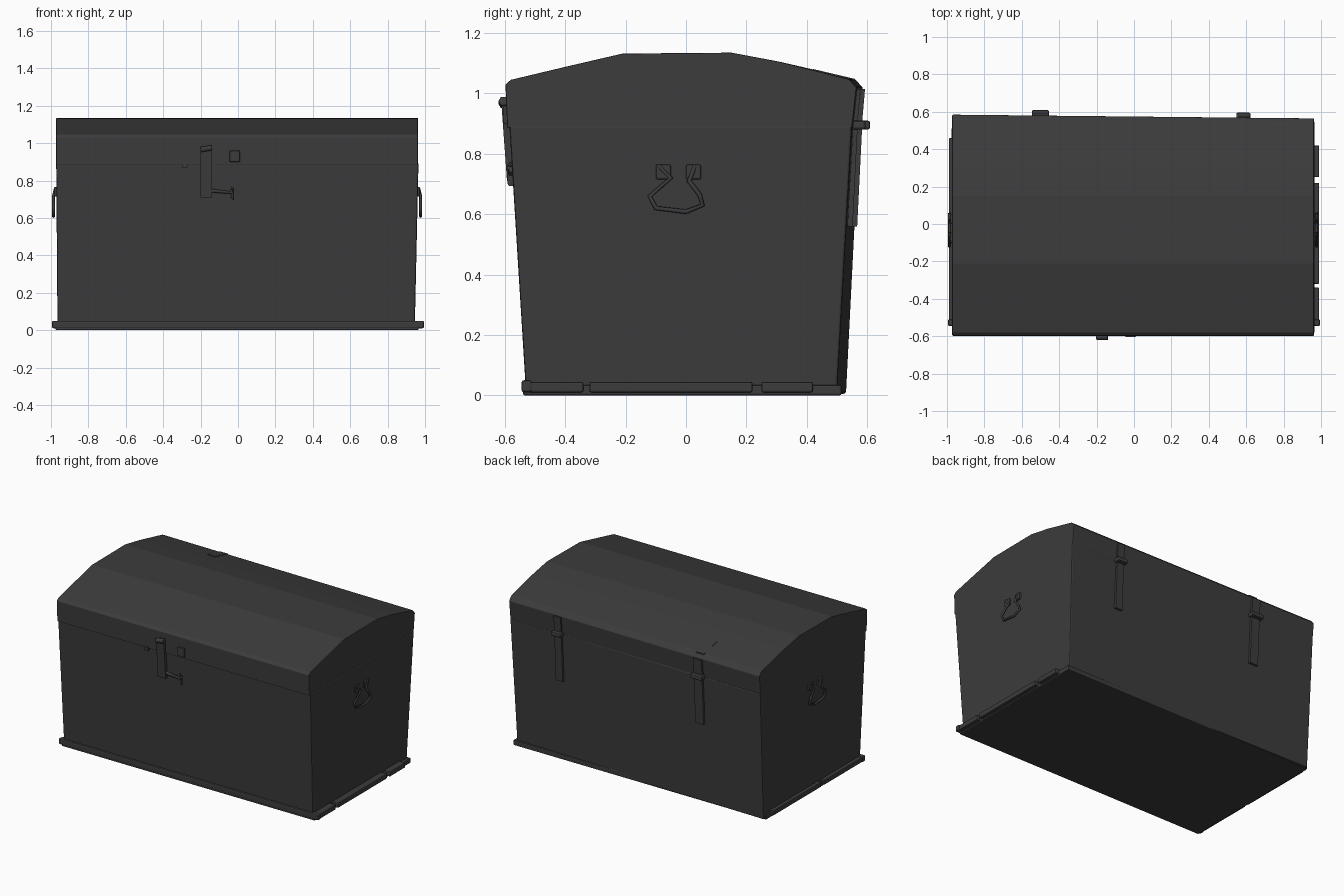
import bpy, bmesh
from mathutils import Vector

cube = bpy.data.objects.get("Cube")
if cube:
    bpy.data.objects.remove(cube, do_unlink=True)

iron = bpy.data.materials.new("dark iron grey")
iron.use_nodes = True
COLOUR = (0.045, 0.045, 0.045, 1)
iron.diffuse_color = COLOUR
shader = iron.node_tree.nodes["Principled BSDF"]
shader.inputs["Base Color"].default_value = COLOUR
shader.inputs["Roughness"].default_value = 0.8


def finish(name, bm, bevel=0.0):
    bmesh.ops.recalc_face_normals(bm, faces=bm.faces)
    mesh = bpy.data.meshes.new(name)
    bm.to_mesh(mesh)
    bm.free()
    obj = bpy.data.objects.new(name, mesh)
    bpy.context.collection.objects.link(obj)
    mesh.materials.append(iron)
    if bevel:
        mod = obj.modifiers.new("worn edges", "BEVEL")
        mod.width = bevel
        mod.segments = 2
        mod.limit_method = "ANGLE"
    return obj


def loft(name, first, last, bevel=0.0):
    """Solid between two matching outlines of 3D points."""
    bm = bmesh.new()
    a = [bm.verts.new(p) for p in first]
    b = [bm.verts.new(p) for p in last]
    bm.faces.new(a)
    bm.faces.new(b[::-1])
    for i in range(len(a)):
        j = (i + 1) % len(a)
        bm.faces.new((a[i], a[j], b[j], b[i]))
    return finish(name, bm, bevel)


def box(name, x, y, z, bevel=0.0):
    def ring(h):
        return [(x[0], y[0], h), (x[1], y[0], h), (x[1], y[1], h), (x[0], y[1], h)]
    return loft(name, ring(z[0]), ring(z[1]), bevel)


def tube(name, points, radius):
    curve = bpy.data.curves.new(name, "CURVE")
    curve.dimensions = "3D"
    curve.bevel_depth = radius
    curve.bevel_resolution = 1
    curve.use_fill_caps = True
    spline = curve.splines.new("POLY")
    spline.points.add(len(points) - 1)
    for p, co in zip(spline.points, points):
        p.co = (*co, 1)
    curve.materials.append(iron)
    obj = bpy.data.objects.new(name, curve)
    bpy.context.collection.objects.link(obj)


def wall_plate(name, x, top, bottom, depth=0.012):
    """Thin strap following a sloped wall; top and bottom are (y, z)."""
    def ring(p):
        y, z = p
        return [(x[0], y - depth, z), (x[1], y - depth, z),
                (x[1], y + depth, z), (x[0], y + depth, z)]
    return loft(name, ring(bottom), ring(top))


# Tapered chest body, slightly narrower at the bottom
loft("chest_body",
     [(-0.965, -0.53, 0.015), (0.945, -0.53, 0.01), (0.945, 0.50, 0.005), (-0.965, 0.53, 0.005)],
     [(-0.972, -0.585, 0.895), (0.965, -0.585, 0.895), (0.965, 0.55, 0.895), (-0.972, 0.575, 0.895)],
     0.008)

# Low barrel lid; its rear edge runs slightly askew
lid = [(-0.592, 0.885), (-0.598, 1.03), (-0.58, 1.045), (-0.40, 1.088), (-0.21, 1.132),
       (0.15, 1.135), (0.31, 1.105), (0.54, 1.047), (0.565, 1.02), (0.55, 0.885)]
loft("barrel_lid",
     [(-0.972, y + (0.02 if y > 0.5 else 0), z) for y, z in lid],
     [(0.962, y, z) for y, z in lid], 0.004)

# Base board and skirting strips, broken on the ends
box("base_board", (-0.975, 0.965), (-0.54, 0.515), (0.0, 0.035), 0.006)
box("front_skirting", (-0.995, 0.995), (-0.545, -0.51), (0.01, 0.05), 0.008)
for side, label, spans in ((-1, "right", ((-0.53, -0.10), (-0.07, 0.46))),
                           (1, "left", ((-0.53, -0.34), (-0.32, 0.22), (0.25, 0.42)))):
    for i, span in enumerate(spans):
        xs = sorted((side * 0.93, side * 0.99))
        box(f"{label}_skirting_{i}", xs, span, (0.01, 0.045), 0.006)

# Pear-shaped drop handles with mounting plates
drop = [(-0.09, 0.76), (-0.05, 0.72), (-0.12, 0.66), (-0.10, 0.62), (0.0, 0.608),
        (0.055, 0.63), (0.045, 0.665), (0.01, 0.71), (0.03, 0.76)]
for side, label in ((-1, "right"), (1, "left")):
    wall = 0.97 if side < 0 else 0.96
    path = [(side * (wall + (0.006 if i in (0, 8) else 0.016)), y, z)
            for i, (y, z) in enumerate(drop)]
    tube(f"{label}_handle", path, 0.008)
    for i, y in enumerate((-0.075, 0.025)):
        xs = sorted((side * (wall - 0.02), side * (wall + 0.012)))
        box(f"{label}_handle_mount_{i}", xs, (y - 0.025, y + 0.025), (0.715, 0.765), 0.006)

# Front latch: hasp, hook arm and staple
wall_plate("latch_hasp", (-0.20, -0.14), (-0.595, 0.96), (-0.577, 0.71), 0.016)
tube("latch_pivot", [(-0.20, -0.605, 0.965), (-0.14, -0.605, 0.975)], 0.016)
tube("latch_hook", [(-0.14, -0.58, 0.745), (-0.03, -0.58, 0.735),
                    (-0.03, -0.58, 0.765), (-0.03, -0.58, 0.70)], 0.011)
box("latch_staple", (-0.045, 0.01), (-0.605, -0.58), (0.90, 0.96), 0.004)
box("latch_peg", (-0.30, -0.27), (-0.597, -0.57), (0.87, 0.895))

# Rear hinges: knuckle, long wall strap and lid leaf
for label, x, half, y in (("right", -0.50, 0.045, 0.575), ("left", 0.585, 0.038, 0.56)):
    wall_plate(f"{label}_hinge_strap", (x - half * 0.7, x + half * 0.7),
               (y, 0.88), (y - 0.016, 0.56), 0.008)
    box(f"{label}_hinge_knuckle", (x - half, x + half), (y - 0.02, y + 0.035), (0.88, 0.91), 0.008)
    wall_plate(f"{label}_hinge_leaf", (x - half * 0.7, x + half * 0.7),
               (y + 0.01, 1.015), (y, 0.90), 0.008)

# Thin repair leaf folded over the lid above the right hinge
loft("lid_leaf",
     [(-0.53, 0.42, 1.07), (-0.47, 0.42, 1.07), (-0.47, 0.42, 1.081), (-0.53, 0.42, 1.081)],
     [(-0.53, 0.56, 1.035), (-0.47, 0.56, 1.035), (-0.47, 0.56, 1.048), (-0.53, 0.56, 1.048)])
